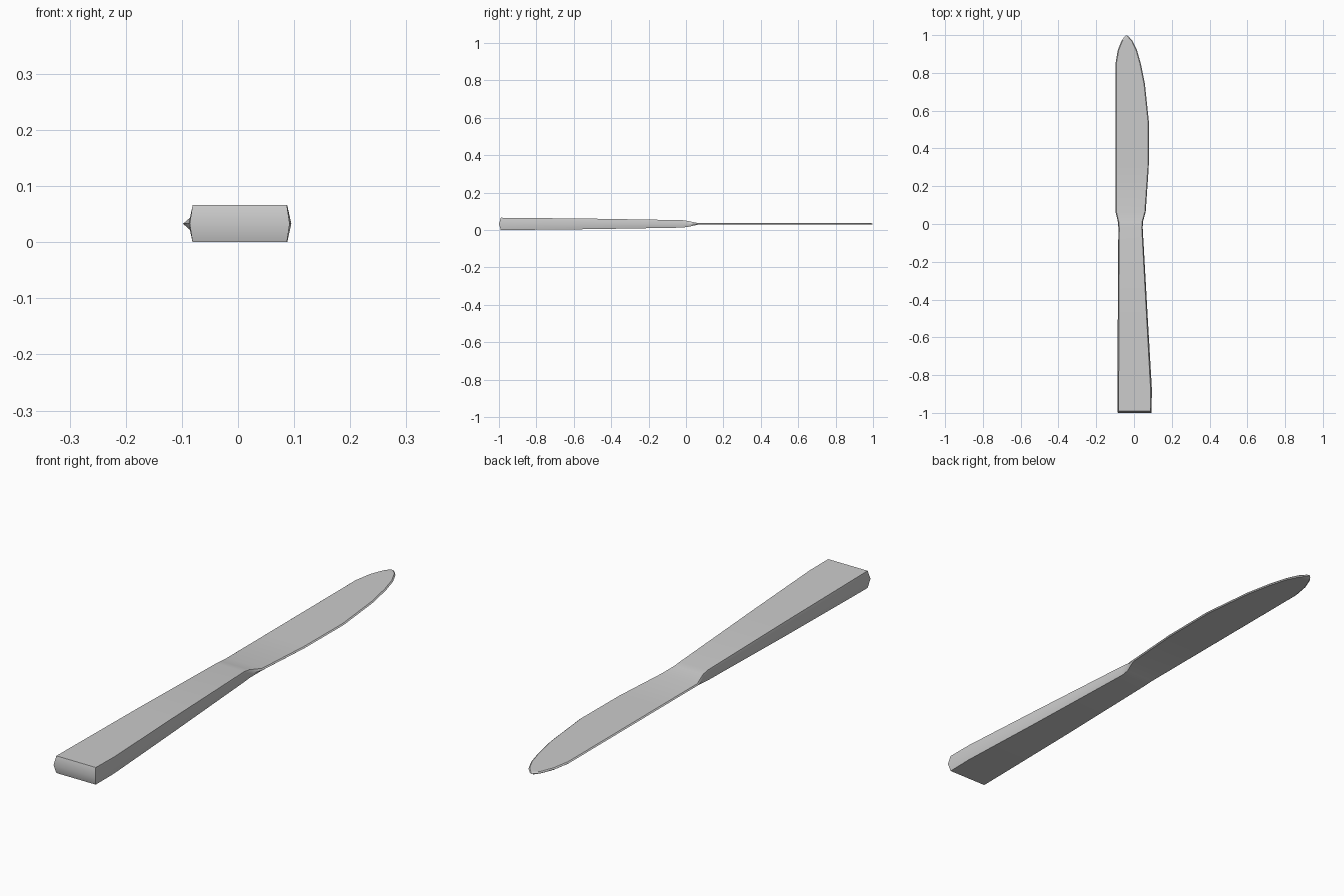
import bpy, bmesh, math

cube = bpy.data.objects.get("Cube")
if cube:
    bpy.data.objects.remove(cube)

MID = 0.033  # height of the centre plane

# Stations along the knife: y, left edge x, right edge x, half thickness, bevel
HANDLE = [(-0.99, -0.086, 0.092, 0.033, 0.005), (-0.88, -0.088, 0.095, 0.032, 0.007),
          (-0.5, -0.086, 0.073, 0.028, 0.006), (-0.02, -0.083, 0.046, 0.020, 0.005)]
BLADE = [(0.01, -0.085, 0.047, 0.016, 0.005), (0.065, -0.098, 0.062, 0.004, 0.005),
         (0.3, -0.098, 0.078, 0.004, 0.005), (0.53, -0.098, 0.080, 0.004, 0.005),
         (0.74, -0.098, 0.058, 0.004, 0.005), (0.85, -0.098, 0.036, 0.004, 0.005),
         (0.92, -0.086, 0.016, 0.004, 0.005), (0.97, -0.066, -0.008, 0.004, 0.005),
         (0.992, -0.050, -0.028, 0.004, 0.005)]


def section(bm, y, x0, x1, h, bevel):
    """Six-sided cross-section with a ridge along each side."""
    pts = [(x0, 0), (x0 + bevel, h), (x1 - bevel, h),
           (x1, 0), (x1 - bevel, -h), (x0 + bevel, -h)]
    return [bm.verts.new((x, y, MID + z)) for x, z in pts]


bm = bmesh.new()
rings = [section(bm, *s) for s in HANDLE + BLADE]
for a, b in zip(rings, rings[1:]):
    for i in range(6):
        j = (i + 1) % 6
        bm.faces.new((a[i], a[j], b[j], b[i]))

# Ridged butt of the handle and pointed blade tip
first, last = rings[0], rings[-1]
for v in (first[0], first[3]):
    v.co.y = -1.0
bm.faces.new((first[0], first[1], first[2], first[3]))
bm.faces.new((first[0], first[3], first[4], first[5]))
tip = bm.verts.new((-0.04, 1.0, MID))
for i in range(6):
    bm.faces.new((last[i], last[(i + 1) % 6], tip))
bmesh.ops.recalc_face_normals(bm, faces=bm.faces)

mesh = bpy.data.meshes.new("table_knife")
bm.to_mesh(mesh)
bm.free()
knife = bpy.data.objects.new("table_knife", mesh)
bpy.context.collection.objects.link(knife)

# Steel
steel = bpy.data.materials.new("steel_grey")
steel.use_nodes = True
colour = (0.6, 0.6, 0.6, 1)
steel.diffuse_color = colour
steel.node_tree.nodes["Principled BSDF"].inputs["Base Color"].default_value = colour
mesh.materials.append(steel)

bpy.context.view_layer.objects.active = knife
knife.select_set(True)
bpy.ops.object.shade_smooth_by_angle(angle=math.radians(35))
